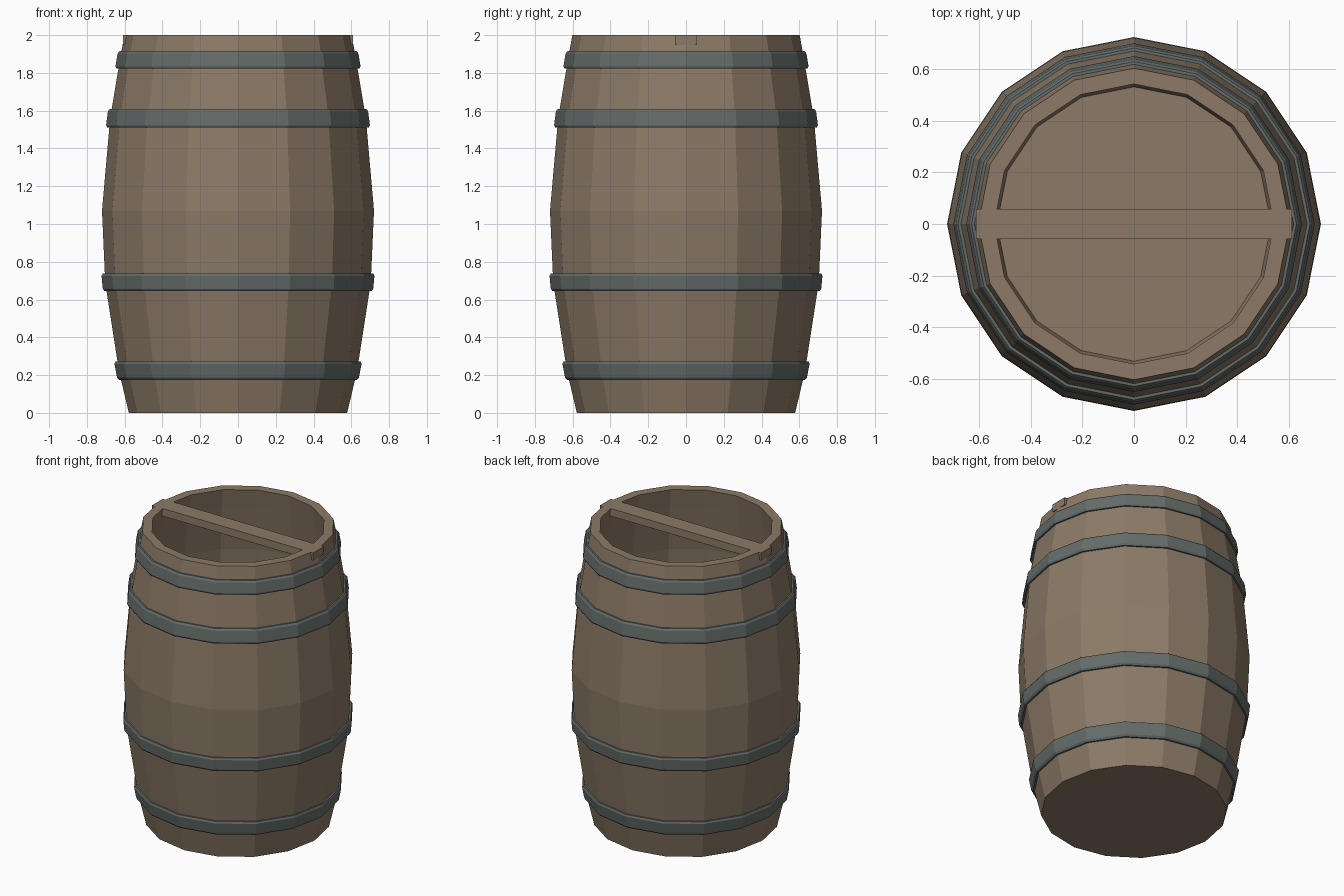
import bpy, bmesh, math

if "Cube" in bpy.data.objects:
    bpy.data.objects.remove(bpy.data.objects["Cube"])

SIDES = 16


def material(name, rgb):
    m = bpy.data.materials.new(name)
    m.diffuse_color = (*rgb, 1)
    m.use_nodes = True
    m.node_tree.nodes["Principled BSDF"].inputs["Base Color"].default_value = m.diffuse_color
    return m


wood = material("brown wood", (0.262, 0.195, 0.135))
iron = material("grey iron", (0.127, 0.150, 0.143))

# Outer stave profile as (height, radius)
STAVES = [(0, .578), (.22, .63), (.69, .703), (1.07, .72),
          (1.56, .677), (1.87, .625), (2.0, .602)]


def radius_at(z):
    for (z0, r0), (z1, r1) in zip(STAVES, STAVES[1:]):
        if z <= z1:
            return r0 + (r1 - r0) * (z - z0) / (z1 - z0)
    return STAVES[-1][1]


def finish(bm, name, mat):
    bmesh.ops.recalc_face_normals(bm, faces=bm.faces[:])
    mesh = bpy.data.meshes.new(name)
    bm.to_mesh(mesh)
    bm.free()
    mesh.materials.append(mat)
    obj = bpy.data.objects.new(name, mesh)
    bpy.context.collection.objects.link(obj)
    return obj


def lathe(name, profile, mat, closed):
    """Turn a (height, radius) profile about z; open profiles get end caps."""
    bm = bmesh.new()
    rings = [[bm.verts.new((r * math.cos(2 * math.pi * i / SIDES),
                            r * math.sin(2 * math.pi * i / SIDES), z))
              for i in range(SIDES)] for z, r in profile]
    pairs = list(zip(rings, rings[1:]))
    if closed:
        pairs.append((rings[-1], rings[0]))
    else:
        bm.faces.new(rings[0])
        bm.faces.new(rings[-1])
    for a, b in pairs:
        for i in range(SIDES):
            j = (i + 1) % SIDES
            bm.faces.new((a[i], a[j], b[j], b[i]))
    return finish(bm, name, mat)


# Hollow barrel: outside, rim, inside wall and floor
inside = [(z, r - .061) for z, r in reversed(STAVES[1:])]
lathe("barrel_body", STAVES + inside + [(.06, .53)], wood, closed=False)

# Four iron hoops with a small chamfer
for n, (low, high) in enumerate([(.175, .272), (.645, .738), (1.51, 1.608), (1.823, 1.915)], 1):
    c, t = .012, .018
    lathe(f"hoop_{n}", [
        (low, radius_at(low) - .02), (low, radius_at(low) + t - .007),
        (low + c, radius_at(low + c) + t), (high - c, radius_at(high - c) + t),
        (high, radius_at(high) + t - .007), (high, radius_at(high) - .02)],
        iron, closed=True)

# Cross bar let into the rim, ends just proud of the staves
bm = bmesh.new()
bmesh.ops.create_cube(bm, size=1)
for v in bm.verts:
    v.co = (v.co.x * 1.22, v.co.y * .116, 1.974 + v.co.z * .052)
finish(bm, "cross_bar", wood)
